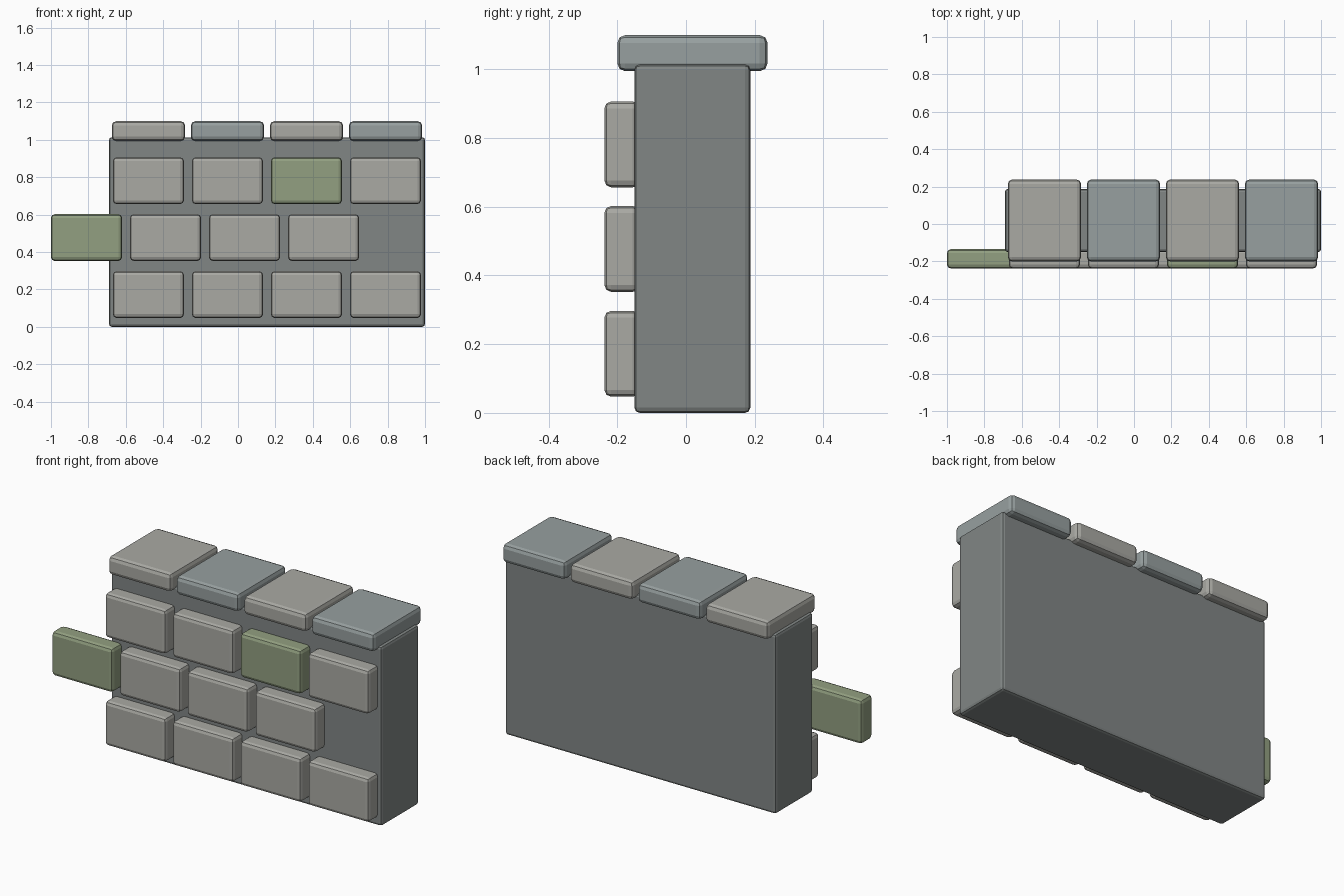
import bpy

if "Cube" in bpy.data.objects:
    bpy.data.objects.remove(bpy.data.objects["Cube"])


def material(name, rgb):
    m = bpy.data.materials.new(name)
    m.diffuse_color = (*rgb, 1)
    m.use_nodes = True
    m.node_tree.nodes["Principled BSDF"].inputs["Base Color"].default_value = m.diffuse_color
    return m


stone = material("stone", (0.40, 0.40, 0.37))
blue_stone = material("blue_stone", (0.31, 0.35, 0.35))
mortar = material("mortar", (0.22, 0.24, 0.235))
moss = material("moss", (0.29, 0.35, 0.22))


def block(name, x, y, z, mat, bevel):
    """Bevelled box from (min, max) ranges on each axis."""
    bpy.ops.mesh.primitive_cube_add(
        size=1, location=[(r[0] + r[1]) / 2 for r in (x, y, z)])
    ob = bpy.context.object
    ob.name = name
    ob.scale = [r[1] - r[0] for r in (x, y, z)]
    bpy.ops.object.transform_apply(location=False, rotation=False, scale=True)
    mod = ob.modifiers.new("bevel", 'BEVEL')
    mod.width = bevel
    mod.segments = 2
    ob.data.materials.append(mat)
    return ob


# Wall core
LEFT, RIGHT = -0.69, 1.0
PITCH = (RIGHT - LEFT) / 4
block("wall_core", (LEFT, RIGHT), (-0.15, 0.187), (0, 1.013), mortar, 0.015)

# Face stones: three courses, the middle one shifted left
for row, (z, x0) in enumerate([(0.047, -0.479), (0.352, -0.81), (0.656, -0.479)]):
    for i in range(4):
        cx = x0 + i * PITCH
        mat = moss if (row, i) in ((1, 0), (2, 2)) else stone
        block(f"face_stone_{row}_{i}", (cx - 0.19, cx + 0.19),
              (-0.2375, -0.135), (z, z + 0.25), mat, 0.02)

# Coping stones along the top, alternating colour
for i in range(4):
    cx = LEFT + (i + 0.5) * PITCH
    block(f"coping_stone_{i}", (cx - 0.196, cx + 0.196), (-0.2, 0.2375),
          (0.994, 1.099), blue_stone if i % 2 else stone, 0.023)
